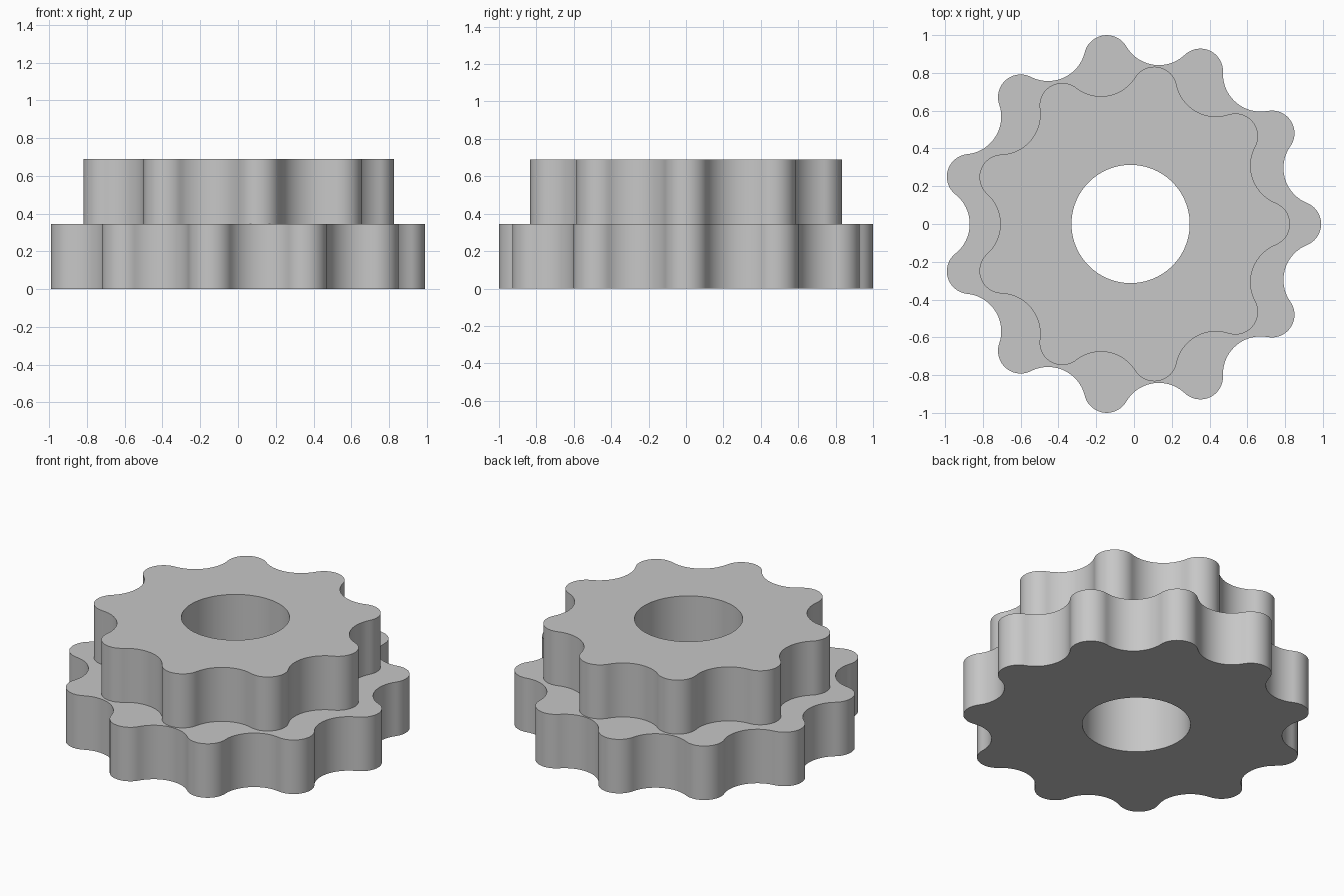
import bpy, bmesh, math

cube = bpy.data.objects.get("Cube")
if cube:
    bpy.data.objects.remove(cube, do_unlink=True)

CENTRE_X = -0.018
HOLE_R = 0.313
LOBE_R = 0.12

steel = bpy.data.materials.new("grey_metal")
steel.use_nodes = True
grey = (0.57, 0.57, 0.57, 1)
steel.diffuse_color = grey
steel.node_tree.nodes["Principled BSDF"].inputs["Base Color"].default_value = grey


def arc(cx, cy, r, start, end, steps):
    """Points along an arc, leaving out the end point."""
    return [(cx + r * math.cos(start + (end - start) * i / steps),
             cy + r * math.sin(start + (end - start) * i / steps))
            for i in range(steps)]


def wheel_outline(teeth, pitch_r, valley_r):
    """Round lobes joined by concave arcs tangent to them."""
    half = math.pi / teeth
    ax, lat = pitch_r * math.cos(half), pitch_r * math.sin(half)
    # radius of the concave arc that just touches both lobes
    d = valley_r - ax
    rho = (d * d + lat * lat - LOBE_R ** 2) / (2 * (LOBE_R - d))
    lean = math.atan2(lat, valley_r + rho - ax)
    swing = lean + half
    tooth = arc(pitch_r, 0, LOBE_R, -swing, swing, 24)
    c = valley_r + rho
    valley = arc(c * math.cos(half), c * math.sin(half), rho,
                 half + math.pi + lean, half + math.pi - lean, 20)
    points = []
    for k in range(teeth):
        ca, sa = math.cos(2 * half * k), math.sin(2 * half * k)
        points += [(x * ca - y * sa, x * sa + y * ca) for x, y in tooth + valley]
    return points


def build_wheel(name, outline, z0, z1, bottom_cap):
    bm = bmesh.new()

    def ring(points, z):
        return [bm.verts.new((x, y, z)) for x, y in points]

    # bore points sit at the same polar angle as the outline points
    bore = [(HOLE_R * x / math.hypot(x, y), HOLE_R * y / math.hypot(x, y))
            for x, y in outline]
    loops = [ring(outline, z0), ring(outline, z1), ring(bore, z1), ring(bore, z0)]
    pairs = [(0, 1), (1, 2), (2, 3)] + ([(3, 0)] if bottom_cap else [])
    n = len(outline)
    for a, b in pairs:
        for i in range(n):
            j = (i + 1) % n
            bm.faces.new((loops[a][i], loops[a][j], loops[b][j], loops[b][i]))
    mesh = bpy.data.meshes.new(name)
    bm.to_mesh(mesh)
    bm.free()
    mesh.materials.append(steel)
    obj = bpy.data.objects.new(name, mesh)
    obj.location.x = CENTRE_X
    bpy.context.collection.objects.link(obj)
    bpy.ops.object.select_all(action='DESELECT')
    obj.select_set(True)
    bpy.context.view_layer.objects.active = obj
    bpy.ops.object.shade_smooth_by_angle(angle=math.radians(35))


# Two stacked lobed wheels sharing one bore
build_wheel("lower_wheel", wheel_outline(11, 0.889, 0.852), 0, 0.345, True)
build_wheel("upper_wheel", wheel_outline(9, 0.724, 0.69), 0.345, 0.69, False)
